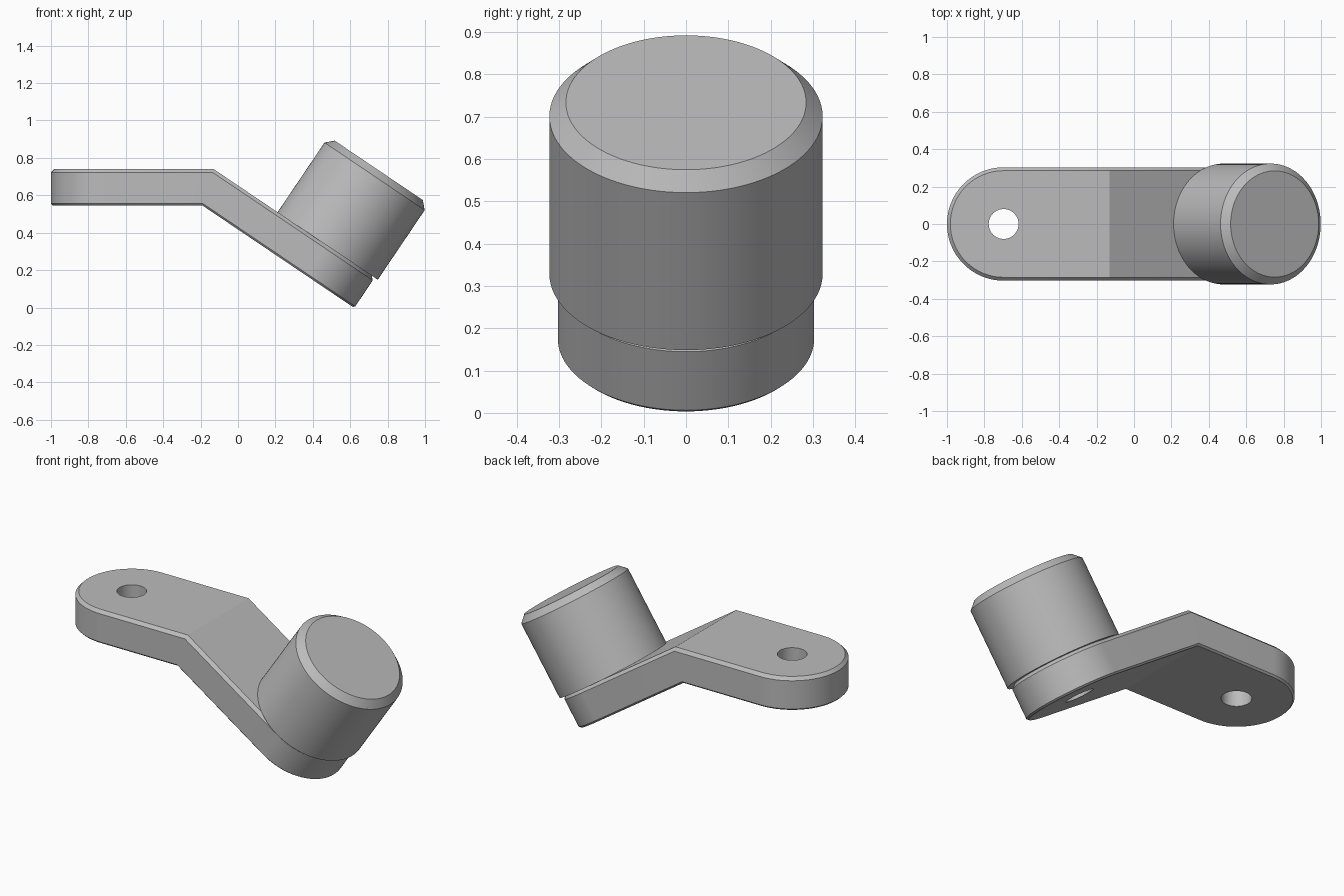
import bpy
import bmesh
from math import radians, sin, cos, tan, pi
from mathutils import Vector, Matrix

if "Cube" in bpy.data.objects:
    bpy.data.objects.remove(bpy.data.objects["Cube"])

TILT = radians(34)
BEND = Vector((-0.13, 0, 0.74))                   # top edge of the fold
ALONG = Vector((cos(TILT), 0, -sin(TILT)))        # down the sloping half
AXIS = Vector((sin(TILT), 0, cos(TILT)))          # normal of the sloping half
THICK, WIDTH = 0.195, 0.303
FLAT_LEN, SLOPE_LEN = 0.567, 0.735                # fold to each end centre
HOLE_R = 0.08
SEGS = 48

grey = bpy.data.materials.new("plain grey")
grey.use_nodes = True
colour = (0.5, 0.5, 0.5, 1)
grey.diffuse_color = colour
grey.node_tree.nodes["Principled BSDF"].inputs["Base Color"].default_value = colour


def make_object(name, bm):
    bmesh.ops.recalc_face_normals(bm, faces=bm.faces)
    mesh = bpy.data.meshes.new(name)
    bm.to_mesh(mesh)
    bm.free()
    mesh.materials.append(grey)
    obj = bpy.data.objects.new(name, mesh)
    bpy.context.collection.objects.link(obj)
    return obj


def select(obj):
    bpy.ops.object.select_all(action='DESELECT')
    obj.select_set(True)
    bpy.context.view_layer.objects.active = obj


def smooth(obj):
    select(obj)
    bpy.ops.object.shade_smooth_by_angle(angle=radians(25))


def bridge(bm, rings):
    for low, high in zip(rings, rings[1:]):
        for i in range(len(low)):
            j = (i + 1) % len(low)
            bm.faces.new((low[i], low[j], high[j], high[i]))


def arm_ring(bm, inset, depth):
    """Round-ended outline at a depth below the top, folded across the middle."""
    r = WIDTH - inset
    fold = BEND - depth * Vector((tan(TILT / 2), 0, 1))
    pts = [fold + Vector((0, r, 0))]
    for i in range(SEGS + 1):
        a = pi / 2 + pi * i / SEGS
        pts.append(BEND + Vector((-FLAT_LEN + r * cos(a), r * sin(a), -depth)))
    pts.append(fold - Vector((0, r, 0)))
    for i in range(SEGS + 1):
        a = -pi / 2 + pi * i / SEGS
        pts.append(BEND + ALONG * (SLOPE_LEN + r * cos(a))
                   - AXIS * depth + Vector((0, r * sin(a), 0)))
    return [bm.verts.new(p) for p in pts]


# Folded arm with chamfered rims
bm = bmesh.new()
rings = [arm_ring(bm, i, d) for i, d in
         ((0.01, THICK), (0, THICK - 0.01), (0, 0.018), (0.018, 0))]
bridge(bm, rings)
mid = SEGS + 2
for ring in (rings[0], rings[-1]):
    bm.faces.new(ring[:mid + 1])
    bm.faces.new(ring[mid:] + ring[:1])
arm = make_object("arm", bm)

# Bolt holes through both ends of the arm
tilt = Matrix.Rotation(TILT, 4, 'Y')
flat_centre = BEND - Vector((FLAT_LEN, 0, THICK / 2))
slope_centre = BEND + ALONG * SLOPE_LEN - AXIS * THICK / 2
for place in (Matrix.Translation(flat_centre), Matrix.Translation(slope_centre) @ tilt):
    bm = bmesh.new()
    bmesh.ops.create_cone(bm, cap_ends=True, segments=SEGS, radius1=HOLE_R,
                          radius2=HOLE_R, depth=THICK * 2, matrix=place)
    cutter = make_object("hole_cutter", bm)
    cutter.hide_render = True
    select(arm)
    mod = arm.modifiers.new("hole", 'BOOLEAN')
    mod.operation = 'DIFFERENCE'
    mod.solver = 'EXACT'
    mod.object = cutter
    bpy.ops.object.modifier_apply(modifier=mod.name)
    bpy.data.objects.remove(cutter)
smooth(arm)

# Round knob with a chamfered top, standing on the sloping half
bm = bmesh.new()
place = Matrix.Translation(BEND + ALONG * SLOPE_LEN) @ tilt
rings = []
for r, h in ((0.323, 0), (0.323, 0.449), (0.284, 0.488)):
    angles = [2 * pi * i / (2 * SEGS) for i in range(2 * SEGS)]
    rings.append([bm.verts.new(place @ Vector((r * cos(a), r * sin(a), h))) for a in angles])
bridge(bm, rings)
bm.faces.new(rings[0])
bm.faces.new(rings[-1])
smooth(make_object("knob", bm))
